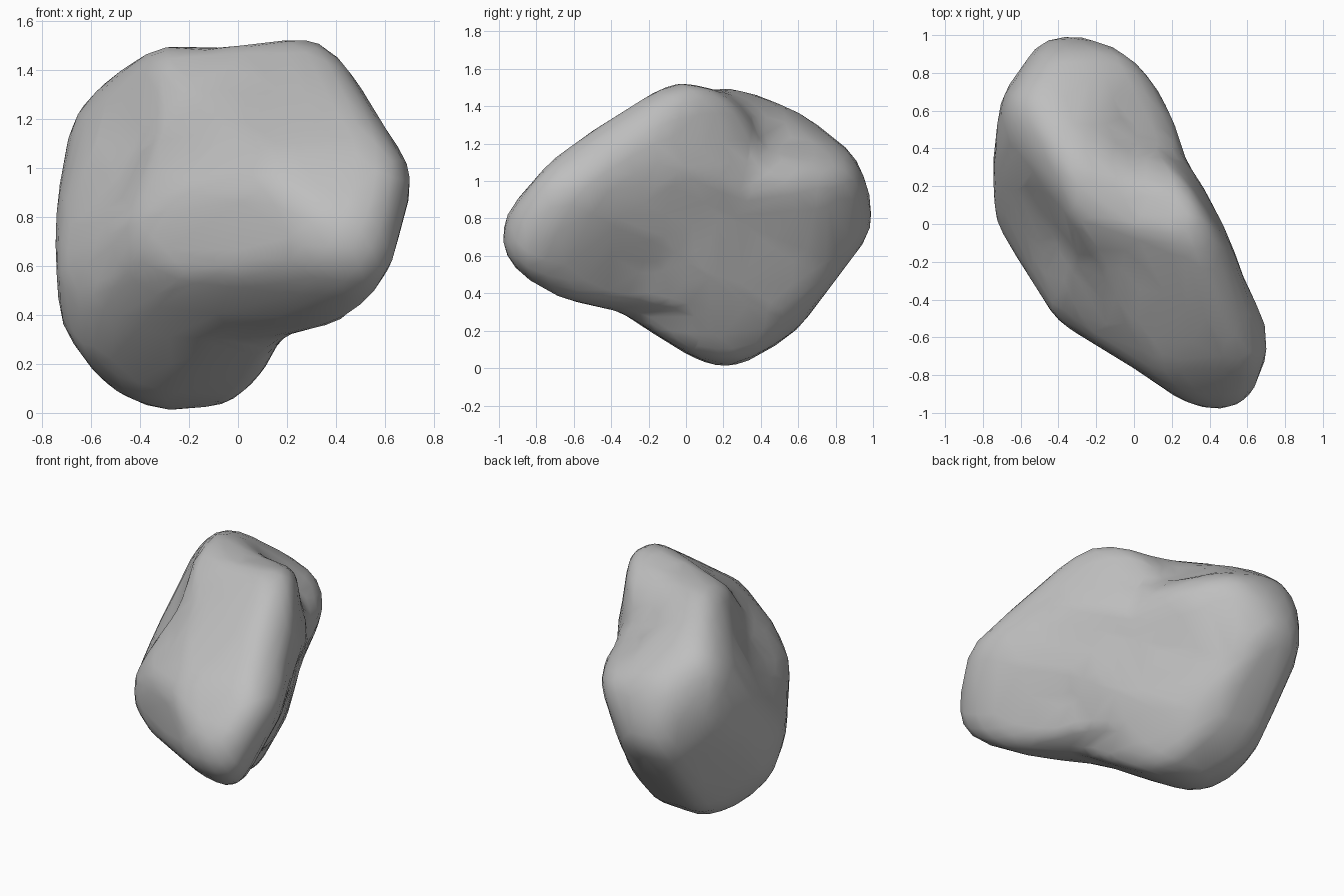
import bpy
import bmesh
from math import cos, sin, radians, exp
from mathutils import Vector

default_cube = bpy.data.objects.get("Cube")
if default_cube:
    bpy.data.objects.remove(default_cube)

CORE = Vector((0, 0, 0.75))
TURN, TILT = radians(33), radians(25)
SIDE, AHEAD = cos(TURN), sin(TURN)
RISE, LEAN = cos(TILT), sin(TILT)

# Carving outlines, as points on a right axis and an up axis
front_outline = [(-.75, .7), (-.74, .9), (-.68, 1.17), (-.62, 1.3), (-.53, 1.42),
                 (-.44, 1.49), (-.32, 1.53), (.04, 1.52), (.3, 1.54), (.45, 1.48),
                 (.5, 1.4), (.53, 1.3), (.71, 1.04), (.75, .88), (.65, .57),
                 (.56, .44), (.43, .37), (.17, .3), (.1, .17), (-.02, .05),
                 (-.27, 0), (-.42, .02), (-.57, .1), (-.72, .35)]
side_outline = [(-1, .68), (-.96, .82), (-.72, 1.1), (-.5, 1.27), (-.18, 1.5),
                (-.03, 1.54), (.1, 1.51), (.23, 1.53), (.4, 1.5), (.6, 1.4),
                (.9, 1.14), (.99, .9), (1, .75), (.78, .46), (.6, .22), (.5, .12),
                (.38, .03), (.22, 0), (-.02, .06), (-.35, .3), (-.73, .38), (-.95, .55)]
plan_outline = [(-.38, 1), (-.28, 1), (-.03, .91), (.09, .83), (.22, .62), (.28, .35),
                (.42, .1), (.49, -.03), (.58, -.3), (.75, -.56), (.65, -.88),
                (.57, -.95), (.45, -1), (.28, -.95), (.04, -.78), (-.46, -.48),
                (-.59, -.27), (-.75, .03), (-.75, .35), (-.7, .67), (-.5, .96)]
nose_outline = [(-.02, 1.56), (-.16, 1.54), (-.28, 1.43), (-.49, 1), (-.63, .65),
                (-.62, .5), (-.51, .34), (-.17, .07), (-.02, -.01), (.08, .07),
                (.28, .44), (.36, .76), (.52, 1.08), (.52, 1.18), (.44, 1.31), (.21, 1.47)]
tail_outline = [(-.19, 1.48), (-.34, 1.42), (-.39, 1.08), (-.51, .78), (-.51, .65),
                (-.31, .12), (-.17, -.06), (.12, -.16), (.35, -.09), (.52, .08),
                (.61, .35), (.63, .79), (.52, 1), (.29, 1.25)]
flank_outline = [(-.3, 1.47), (.38, 1.42), (.7, 1.38), (.85, 1.28), (.96, 1.05),
                 (.97, .9), (.71, .24), (.59, .07), (.37, -.03), (-.19, .15),
                 (-.56, .15), (-.92, .24), (-1.02, .38), (-.97, .8), (-.57, 1.2)]

CARVINGS = [
    ((1, 0, 0), (0, 0, 1), front_outline, 1.012),
    ((0, 1, 0), (0, 0, 1), side_outline, 1.012),
    ((1, 0, 0), (0, 1, 0), plan_outline, 1.012),
    ((SIDE, AHEAD, 0), (-AHEAD * LEAN, SIDE * LEAN, RISE), nose_outline, 1.02),
    ((-SIDE, -AHEAD, 0), (AHEAD * LEAN, -SIDE * LEAN, RISE), tail_outline, 1.02),
    ((-SIDE, AHEAD, 0), (AHEAD * LEAN, SIDE * LEAN, RISE), flank_outline, 1.02),
]

# Hollows: centre, depth, spread
HOLLOWS = [
    (Vector((.08, .56, 1.3)), .17, .2),    # scoop behind the crest
    (Vector((-.35, -.1, 1.2)), .1, .27),   # dished front slope
    (Vector((.4, -.25, .5)), .05, .18),    # waist beside the nose
]


def cross(a, b):
    return a[0] * b[1] - a[1] * b[0]


def prepare(right, up, points, slack):
    """Centre an outline on the core of the rock."""
    right, up = Vector(right), Vector(up)
    middle = Vector((right.dot(CORE), up.dot(CORE)))
    return right, up, [(Vector(p) - middle) * slack for p in points]


def reach(direction, right, up, points):
    """Distance from the core to the outline's extruded wall."""
    ray = (direction.dot(right), direction.dot(up))
    best = 50.0
    for a, b in zip(points, points[1:] + points[:1]):
        edge = b - a
        det = cross(ray, edge)
        if abs(det) < 1e-9:
            continue
        along = cross(a, ray) / det
        distance = cross(a, edge) / det
        if distance > 0 and -1e-5 <= along <= 1 + 1e-5:
            best = min(best, distance)
    return best


# Rock body: a ball carved to the outlines with softened corners
walls = [prepare(*c) for c in CARVINGS]
SHARPNESS = 50
bm = bmesh.new()
bmesh.ops.create_icosphere(bm, subdivisions=5, radius=1)
for v in bm.verts:
    d = v.co.normalized()
    total = sum(reach(d, *w) ** -SHARPNESS for w in walls)
    v.co = CORE + d * total ** (-1 / SHARPNESS)
for v in bm.verts:
    push = sum(depth * exp(-(v.co - c).length_squared / (2 * spread * spread))
               for c, depth, spread in HOLLOWS)
    v.co -= (v.co - CORE).normalized() * push
for _ in range(2):
    bmesh.ops.smooth_vert(bm, verts=bm.verts, factor=0.5,
                          use_axis_x=True, use_axis_y=True, use_axis_z=True)
bmesh.ops.recalc_face_normals(bm, faces=bm.faces)
mesh = bpy.data.meshes.new("rock")
bm.to_mesh(mesh)
bm.free()

rock = bpy.data.objects.new("rock", mesh)
bpy.context.collection.objects.link(rock)
bpy.ops.object.select_all(action="DESELECT")
rock.select_set(True)
bpy.context.view_layer.objects.active = rock

# Coarser stone facets with soft shading
decimate = rock.modifiers.new("facets", "DECIMATE")
decimate.ratio = 0.25
bpy.ops.object.modifier_apply(modifier=decimate.name)
bpy.ops.object.shade_smooth_by_angle(angle=radians(35))

# Plain grey stone
stone = bpy.data.materials.new("grey stone")
stone.use_nodes = True
grey = (0.52, 0.52, 0.52, 1)
stone.diffuse_color = grey
bsdf = next(n for n in stone.node_tree.nodes if n.type == "BSDF_PRINCIPLED")
bsdf.inputs["Base Color"].default_value = grey
bsdf.inputs["Roughness"].default_value = 0.9
rock.data.materials.append(stone)
